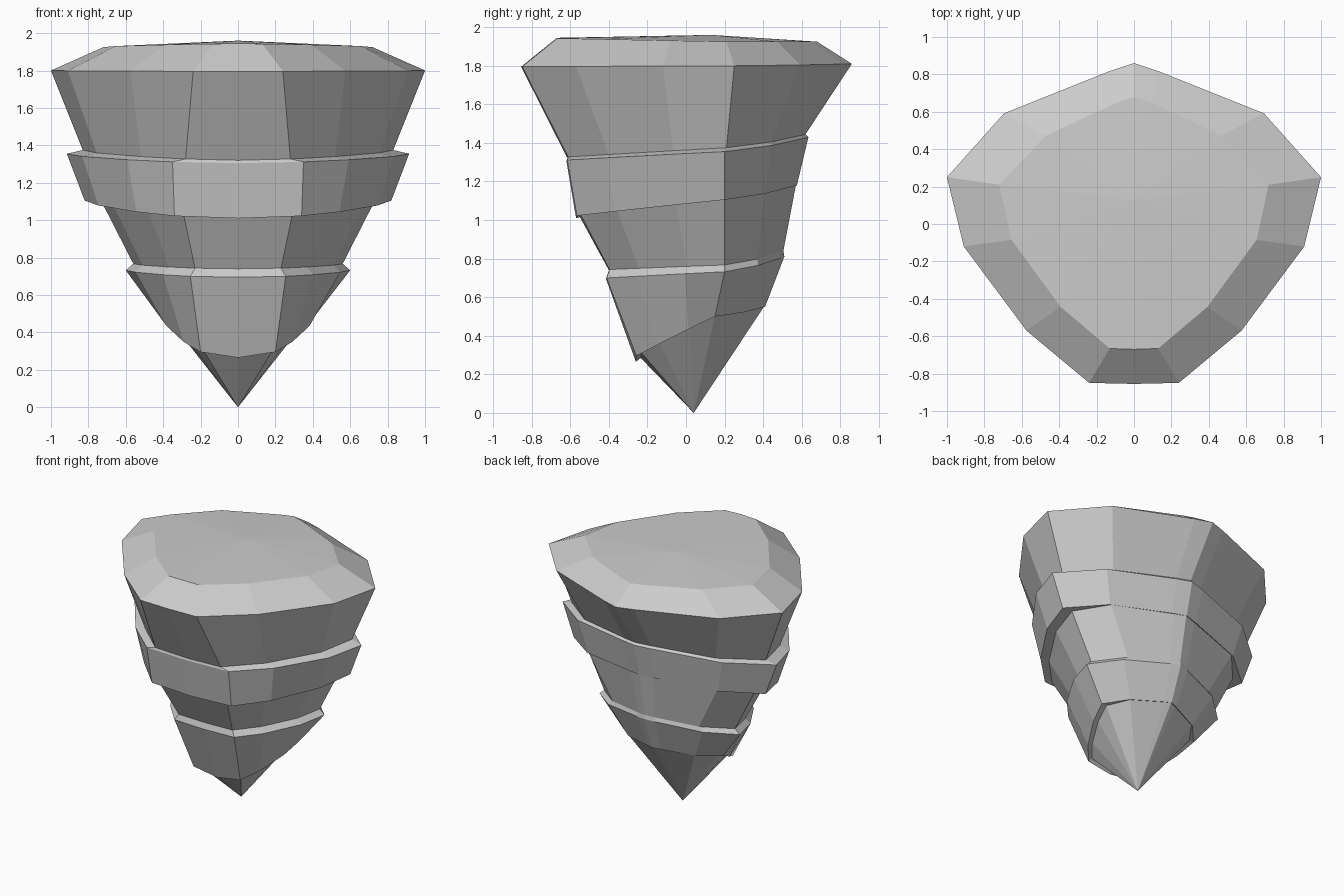
import bpy, bmesh

# Ring: half width, half width of front face, half width at back shoulder,
#       y front/side/back, z front/side/back
RINGS = [
    (0.72, 0.13, 0.47, -0.67, 0.21, 0.68, 1.945, 1.925, 1.925),    # top inset
    (1.00, 0.24, 0.695, -0.855, 0.25, 0.86, 1.795, 1.80, 1.81),    # top rim
    (0.83, 0.28, 0.56, -0.615, 0.21, 0.62, 1.32, 1.375, 1.445),    # top slab bottom
    (0.915, 0.35, 0.62, -0.62, 0.20, 0.635, 1.305, 1.355, 1.43),   # upper ledge
    (0.82, 0.34, 0.56, -0.57, 0.20, 0.575, 1.01, 1.105, 1.18),     # upper ledge bottom
    (0.735, 0.29, 0.55, -0.55, 0.20, 0.57, 1.015, 1.11, 1.182),    # waist top
    (0.56, 0.23, 0.37, -0.40, 0.20, 0.505, 0.74, 0.767, 0.84),     # waist bottom
    (0.60, 0.255, 0.405, -0.415, 0.20, 0.51, 0.695, 0.732, 0.81),  # lower ledge
    (0.42, 0.20, 0.285, -0.26, 0.15, 0.41, 0.265, 0.50, 0.55),     # lower ledge bottom
    (0.38, 0.19, 0.28, -0.235, 0.15, 0.405, 0.285, 0.50, 0.552),   # tip top
]


def half_outline(sx, w, back, yf, ys, yb, zf, zs, zb):
    """Right half of a ring, from front centre to back centre."""
    def point(x, f, g):
        y, z = (yf, zf) if f < 0 else (yb, zb)
        return x, ys + (y - ys) * abs(f), zs + (z - zs) * g
    near = 0.91 * sx
    return [point(0, -1, 1), point(w, -0.995, 0.87),
            point((w + near) / 2, -0.742, 0.64), point(near, -0.335, 0.28),
            point(sx, 0, 0), point(back, 0.56, 0.42),
            point(0.13 * sx, 0.93, 0.9), point(0, 1, 1)]


bm = bmesh.new()
loops = []
for ring in RINGS:
    half = half_outline(*ring)
    # Mirror the half outline into a closed loop
    full = half + [(-x, y, z) for x, y, z in reversed(half[1:-1])]
    loops.append([bm.verts.new(p) for p in full])

n = len(loops[0])
crown = bm.verts.new((0, 0.13, 1.96))
tip = bm.verts.new((0, 0.04, 0))
for i in range(n):
    j = (i + 1) % n
    # Stepped walls
    for a, b in zip(loops, loops[1:]):
        bm.faces.new((a[i], b[i], b[j], a[j]))
    # Top surface and pointed bottom
    bm.faces.new((loops[0][i], loops[0][j], crown))
    bm.faces.new((loops[-1][j], loops[-1][i], tip))
bmesh.ops.recalc_face_normals(bm, faces=bm.faces)

mesh = bpy.data.meshes.new("floating_rock")
bm.to_mesh(mesh)
bm.free()
rock = bpy.data.objects.new("floating_rock", mesh)
bpy.context.collection.objects.link(rock)
